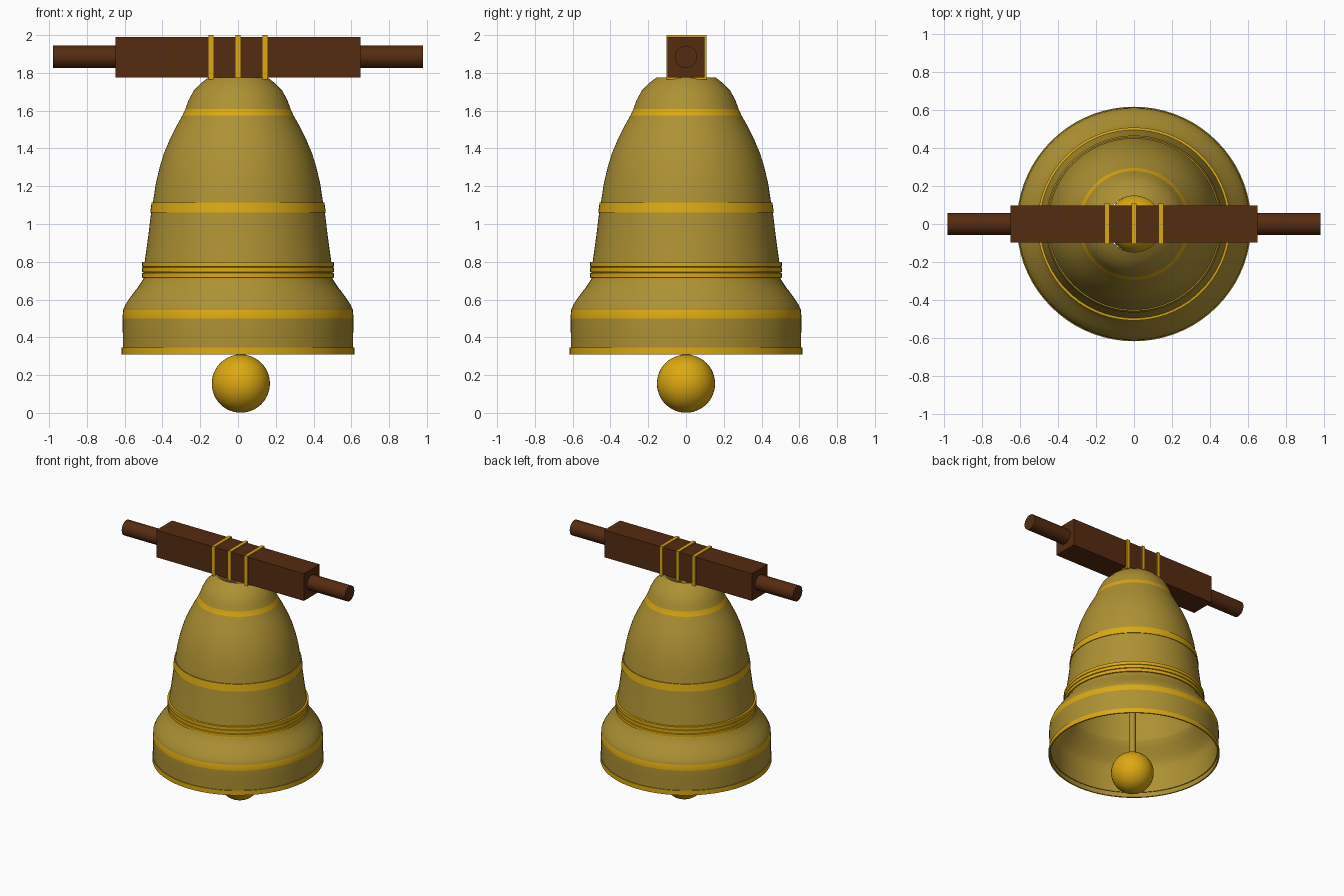
import bpy, bmesh, math
from mathutils import Vector

if "Cube" in bpy.data.objects:
    bpy.data.objects.remove(bpy.data.objects["Cube"], do_unlink=True)


def material(name, rgb):
    m = bpy.data.materials.new(name)
    m.use_nodes = True
    m.diffuse_color = (*rgb, 1)
    m.node_tree.nodes["Principled BSDF"].inputs["Base Color"].default_value = (*rgb, 1)
    return m


BRONZE = material("aged bronze", (0.42, 0.285, 0.033))
GOLD = material("polished gold", (0.72, 0.40, 0.006))
WOOD = material("dark wood", (0.09, 0.025, 0.005))


def finish(name, mats, smooth=True):
    ob = bpy.context.object
    ob.name = ob.data.name = name
    for m in mats:
        ob.data.materials.append(m)
    if smooth:
        bpy.ops.object.shade_smooth_by_angle(angle=math.radians(32))
    return ob


def box(name, centre, size, mat):
    bpy.ops.mesh.primitive_cube_add(size=1, location=centre)
    bpy.context.object.scale = size
    bpy.ops.object.transform_apply(location=False, rotation=False)
    return finish(name, [mat], False)


def rod(name, centre, radius, length, mat, rotation=(0, 0, 0)):
    bpy.ops.mesh.primitive_cylinder_add(vertices=32, radius=radius, depth=length,
                                        location=centre, rotation=rotation)
    return finish(name, [mat])


def lathe(name, profile, mats, steps=72):
    """Spin (radius, height, material) points; each material colours the strip below its point."""
    bm = bmesh.new()
    rings = []
    for r, z, _ in profile:
        rings.append([bm.verts.new((r * math.cos(a), r * math.sin(a), z))
                      for a in (math.tau * i / steps for i in range(steps))])
    for (upper, lower, point) in zip(rings, rings[1:], profile):
        for i in range(steps):
            j = (i + 1) % steps
            f = bm.faces.new((upper[i], lower[i], lower[j], upper[j]))
            f.material_index = point[2]
    bm.normal_update()
    me = bpy.data.meshes.new(name)
    bm.to_mesh(me)
    bm.free()
    ob = bpy.data.objects.new(name, me)
    bpy.context.collection.objects.link(ob)
    bpy.ops.object.select_all(action="DESELECT")
    ob.select_set(True)
    bpy.context.view_layer.objects.active = ob
    return finish(name, mats)


# Bell: outer wall with gold bands, then a thin plain inner wall
outer = [
    (0.157, 1.775, 0), (0.19, 1.75, 0), (0.235, 1.705, 0), (0.262, 1.655, 0),
    (0.278, 1.61, 1), (0.294, 1.575, 0), (0.325, 1.52, 0), (0.36, 1.45, 0),
    (0.39, 1.38, 0), (0.415, 1.3, 0), (0.436, 1.21, 0), (0.45, 1.115, 0),
    (0.457, 1.115, 1), (0.465, 1.06, 0), (0.46, 1.06, 0), (0.476, 0.93, 0),
    (0.494, 0.8, 1)]
for top in (0.798, 0.77, 0.74):   # ridged waist
    outer += [(0.507, top, 1), (0.507, top - 0.024, 1), (0.499, top - 0.026, 1)]
outer += [
    (0.5, 0.71, 0), (0.53, 0.665, 0), (0.568, 0.615, 0), (0.595, 0.575, 0),
    (0.608, 0.545, 1), (0.612, 0.5, 0), (0.61, 0.42, 0), (0.61, 0.345, 0),
    (0.616, 0.345, 1), (0.616, 0.308, 1)]
wall = 0.01
inner = [(r - wall, z, 0) for r, z, _ in reversed(outer)
         if not 0.715 < z < 0.799]
lathe("bell", outer + inner, [BRONZE, GOLD])

# Clapper
bpy.ops.mesh.primitive_uv_sphere_add(segments=40, ring_count=24, radius=0.154,
                                     location=(0.015, 0, 0.155))
finish("clapper_ball", [GOLD])
rod("clapper_rod", (0.015, 0, 1.04), 0.025, 1.5, BRONZE)

# Headstock beam with an axle at each end
box("beam", (0, 0, 1.883), (1.296, 0.196, 0.216), WOOD)
for side, x in (("left", 1), ("right", -1)):
    rod(side + "_axle", (x * 0.81, 0, 1.885), 0.059, 0.34, WOOD, (0, math.pi / 2, 0))

# Straps wrapped round the beam
for name, x in (("right", -0.143), ("middle", 0), ("left", 0.143)):
    box(name + "_strap", (x, 0.002, 1.882), (0.026, 0.212, 0.236), GOLD)
